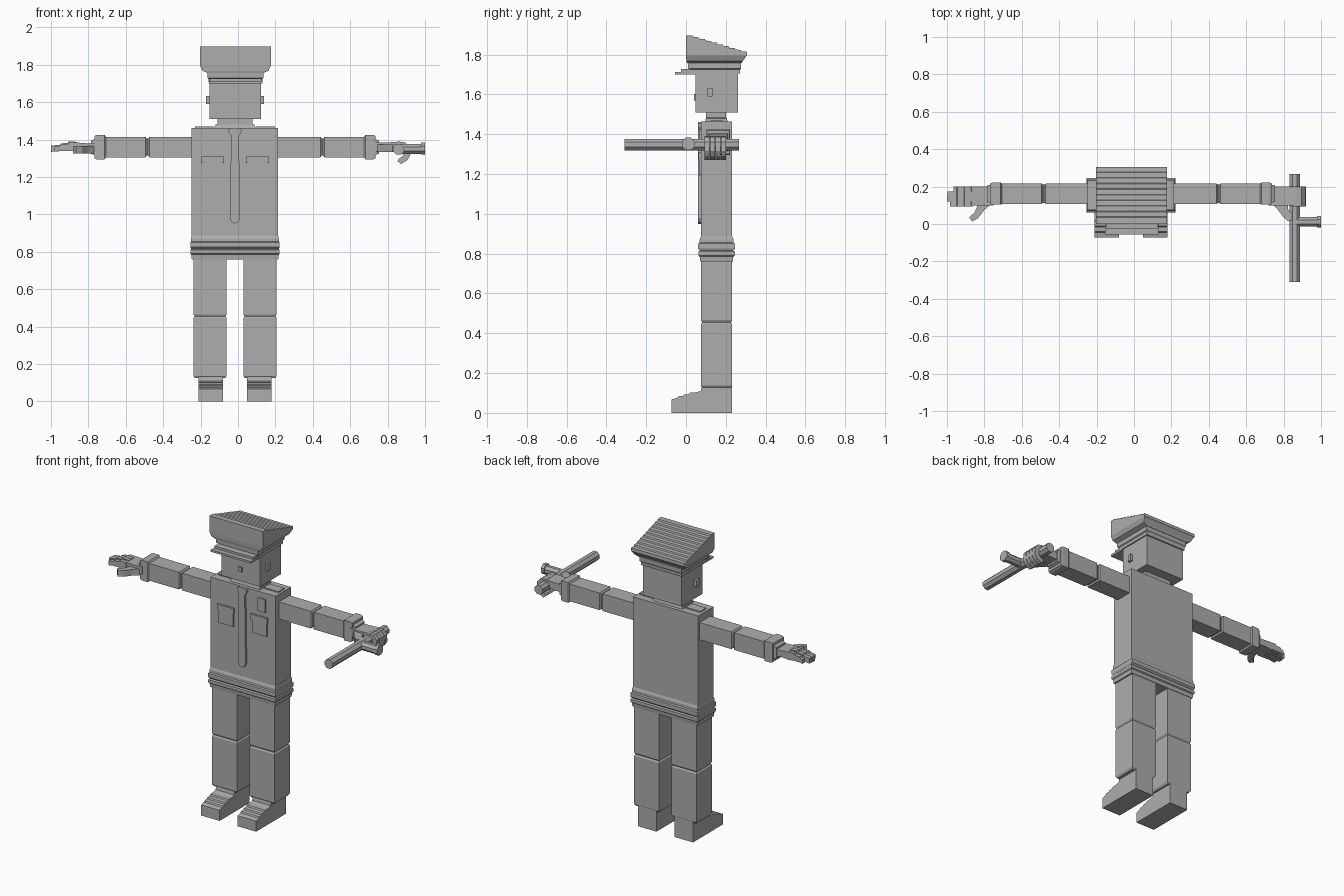
import bpy, math

CX = -0.016  # body centre line

grey = bpy.data.materials.new("plain_grey")
grey.diffuse_color = (0.42, 0.42, 0.42, 1)


def mesh(name, verts, faces):
    me = bpy.data.meshes.new(name)
    me.from_pydata(verts, [], faces)
    me.materials.append(grey)
    ob = bpy.data.objects.new(name, me)
    bpy.context.collection.objects.link(ob)
    return ob


def loft(name, rings):
    """Skin a list of equal-length point rings and cap both ends."""
    n = len(rings[0])
    verts = [p for r in rings for p in r]
    faces = [(i * n + j, i * n + (j + 1) % n, (i + 1) * n + (j + 1) % n, (i + 1) * n + j)
             for i in range(len(rings) - 1) for j in range(n)]
    faces += [tuple(reversed(range(n))), tuple(range(len(verts) - n, len(verts)))]
    ob = mesh(name, verts, faces)
    import bmesh
    bm = bmesh.new()
    bm.from_mesh(ob.data)
    bmesh.ops.recalc_face_normals(bm, faces=bm.faces)
    bm.to_mesh(ob.data)
    bm.free()
    return ob


def box(name, x0, x1, y0, y1, z0, z1):
    return stack(name, [(x0, x1, y0, y1, z0), (x0, x1, y0, y1, z1)])


def stack(name, levels):
    """Rectangles (x0, x1, y0, y1, z) joined upward."""
    return loft(name, [[(a, c, z), (b, c, z), (b, d, z), (a, d, z)]
                       for a, b, c, d, z in levels])


def prism(name, axis, pts, lo, hi):
    """Extrude a 2D outline along x (y,z), y (x,z) or z (x,y)."""
    put = {'x': lambda p, t: (t, p[0], p[1]),
           'y': lambda p, t: (p[0], t, p[1]),
           'z': lambda p, t: (p[0], p[1], t)}[axis]
    return loft(name, [[put(p, t) for p in pts] for t in (lo, hi)])


def rod(name, axis, a, b, r, lo, hi, n=8):
    pts = [(a + r * math.cos(math.tau * (i + .5) / n), b + r * math.sin(math.tau * (i + .5) / n))
           for i in range(n)]
    return prism(name, axis, pts, lo, hi)


def sides(s, a, b):
    """Offsets a..b from the centre line, mirrored by s, sorted."""
    return sorted((CX + s * a, CX + s * b))


# Torso, belt and neck
box("torso", -0.248, 0.214, 0.075, 0.232, 0.87, 1.463)
stack("belt", [(CX - .231 - e, CX + .231 + e, .075 - f, .232 + f, z) for e, f, z in
               ((0, .003, .76), (.003, .006, .785), (.008, .013, .79), (.008, .013, .81),
                (.003, .004, .815), (.008, .014, .825), (.008, .014, .85), (.003, .006, .855),
                (.003, .006, .872), (0, 0, .886))])
stack("neck", [(-.12, .088, .095, .21, 1.46), (-.12, .088, .10, .205, 1.48),
               (-.11, .078, .10, .20, 1.485), (-.11, .078, .10, .20, 1.515)])

# Shirt details
prism("tie", 'y', [(CX + s * w, z) for s, lst in
                   ((1, ((.0, .95), (.018, .96), (.027, .98), (.021, 1.40), (.021, 1.42),
                         (.034, 1.44), (.034, 1.455), (.025, 1.462))),
                    (-1, ((.025, 1.462), (.034, 1.455), (.034, 1.44), (.021, 1.42),
                          (.021, 1.40), (.027, .98), (.018, .96)))) for w, z in lst],
      0.06, 0.08)
box("badge", 0.09, 0.145, 0.068, 0.08, 1.34, 1.425)
for s in (-1, 1):
    a, b = sides(s, .06, .178)
    box("pocket", a + .006, b - .006, .068, .08, 1.19, 1.29)
    box("pocket_flap", a, b, .063, .08, 1.275, 1.31)
    a, b = sides(s, .11, .215)
    box("shoulder_strap", a, b, .125, .185, 1.46, 1.47)

# Legs and stepped shoes
shoe = [(.23, 0), (-.072, 0), (-.072, .068), (-.045, .075), (-.04, .083), (-.015, .085),
        (-.01, .092), (.015, .094), (.02, .102), (.05, .103), (.075, .11), (.08, .14), (.23, .14)]
for s in (-1, 1):
    a, b = sides(s, .045, .222)
    stack("upper_leg", [(a + .008, b - .008, .083, .224, .452), (a, b, .076, .232, .466),
                        (a, b, .076, .232, .77)])
    stack("lower_leg", [(a + .008, b - .008, .083, .224, .125), (a, b, .076, .232, .137),
                        (a, b, .076, .232, .446), (a + .008, b - .008, .083, .224, .458)])
    a, b = sides(s, .064, .195)
    prism("shoe", 'x', shoe, a, b)

# Arms with elbow notch and cuff
for s in (-1, 1):
    prof = ((.225, 0), (.457, 0), (.464, .01), (.471, .01), (.478, 0), (.69, 0),
            (.697, .01), (.74, .01), (.752, .004), (.752, -.012), (.77, -.02))
    rings = []
    for d, e in prof:
        e = -e if d < .5 else e
        x, y0, y1, z0, z1 = CX + s * d, .108 - e * .5, .216 + e * .5, 1.305 - e, 1.415 + e
        rings.append([(x, y0, z0), (x, y1, z0), (x, y1, z1), (x, y0, z1)])
    loft("arm", rings)

# Open hand
prism("open_palm", 'y', [(-.75, 1.335), (-.75, 1.385), (-.80, 1.38), (-.87, 1.385),
                         (-.88, 1.335), (-.82, 1.34)], .10, .20)
for i, tip in enumerate((-.985, -1.0, -.997, -.965)):
    y = .094 + i * .027
    z = 1.383 + (.005 if i in (1, 2) else 0)
    prism("finger", 'y', [(-.86, 1.338), (-.86, z), (-.905, z + .003), (-.91, z - .006),
                          (-.945, z - .008), (-.95, z - .015), (tip, z - .02),
                          (tip, 1.335), (-.95, 1.34)], y, y + .025)
prism("open_thumb", 'z', [(-.77, .13), (-.83, .115), (-.853, .06), (-.882, .035),
                          (-.865, .014), (-.835, .03), (-.80, .075), (-.77, .10)],
      1.325, 1.365)

# Gripping hand with fingers curled under the baton
prism("grip_palm", 'y', [(.72, 1.335), (.72, 1.385), (.80, 1.385), (.87, 1.39), (.87, 1.34)],
      .10, .20)
for i in range(4):
    y = .094 + i * .027
    prism("curled_finger", 'y', [(.85, 1.355), (.85, 1.39), (.895, 1.385), (.918, 1.36),
                                 (.92, 1.315), (.905, 1.29), (.872, 1.27), (.852, 1.285),
                                 (.862, 1.30), (.885, 1.315), (.89, 1.35)], y, y + .025)
prism("grip_thumb", 'z', [(.74, .13), (.74, .105), (.77, .075), (.80, .035), (.825, .015),
                          (.85, .02), (.85, .05), (.825, .075), (.82, .115)],
      1.335, 1.375)

# Baton with side handle
rod("baton", 'y', .859, 1.348, .031, -.31, .267)
rod("baton_handle", 'x', .012, 1.35, .028, .85, .982)
rod("handle_knob", 'x', .012, 1.352, .034, .978, 1.0)

# Head
box("head", -.152, .123, .048, .262, 1.51, 1.715)
box("nose", CX - .013, CX + .013, .041, .05, 1.57, 1.602)
for s in (-1, 1):
    a, b = sides(s, .13, .154)
    box("ear", a, b, .108, .134, 1.59, 1.633)

# Cap: band, visor, flared base and stepped sloping crown
stack("cap_band", [(-.157, .13, .025, .27, 1.705), (-.157, .13, .02, .272, 1.725),
                   (-.163, .136, .01, .276, 1.73), (-.163, .136, .008, .278, 1.77)])
box("visor", -.155, .13, -.055, .05, 1.70, 1.713)
box("visor_step", -.15, .125, -.025, .05, 1.71, 1.727)
stack("cap_flare", [(-.163, .136, .005, .28, 1.757), (-.19, .163, .002, .285, 1.768),
                    (-.203, .176, 0, .305, 1.795)])
steps = 9
top = [(0, 1.795), (0, 1.897), (.035, 1.897)]
for i in range(steps):
    y = .035 + i * .03
    z = 1.888 - i * .009
    top += [(y + .004, z), (min(y + .03, .306), z - .001)]
top += [(.306, 1.795)]
prism("cap_crown", 'x', top, -.203, .176)
